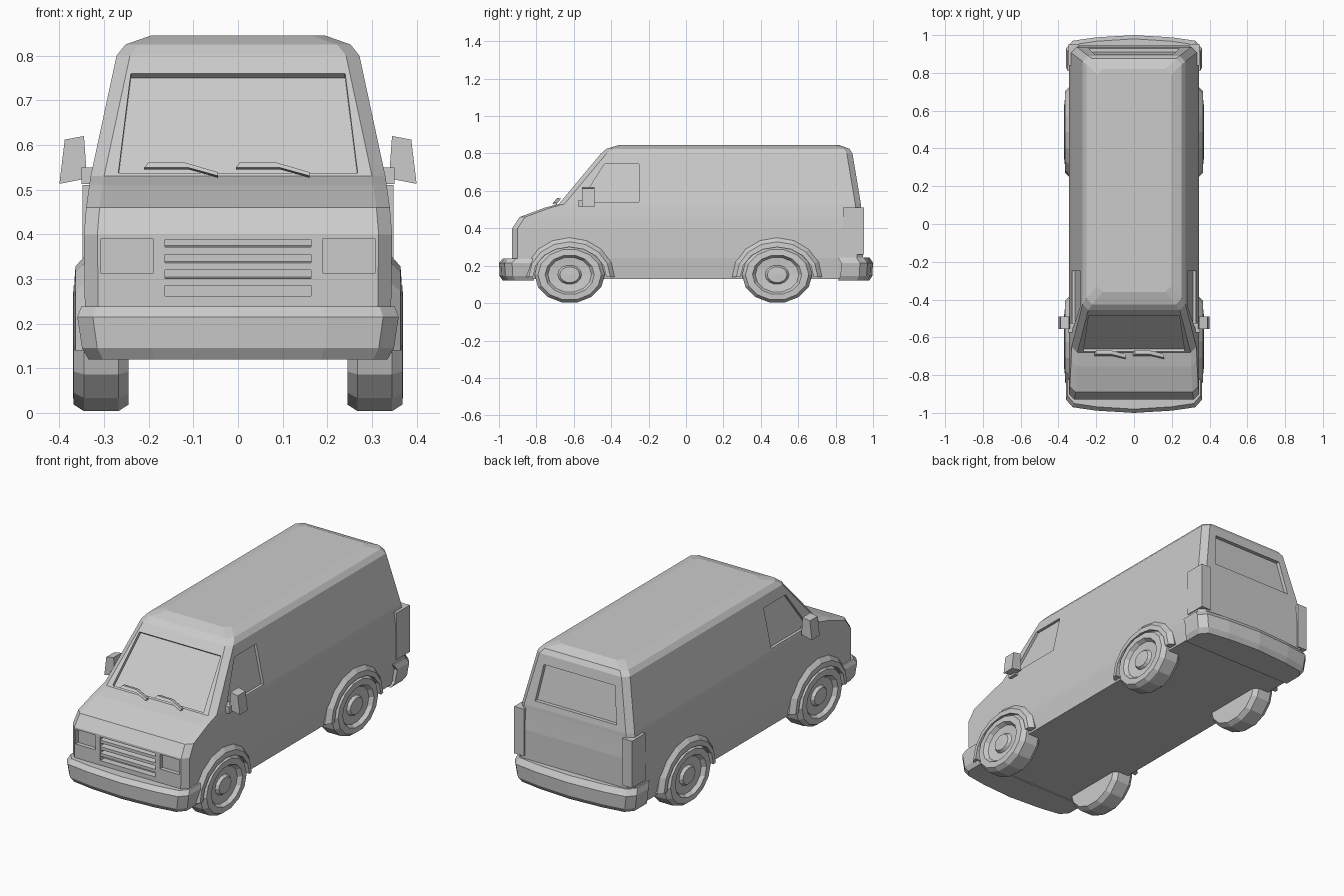
import bpy, bmesh, math
from mathutils import Vector as V

if "Cube" in bpy.data.objects:
    bpy.data.objects.remove(bpy.data.objects["Cube"])

grey = bpy.data.materials.new("light_grey")
grey.diffuse_color = (0.6, 0.6, 0.6, 1)
grey.use_nodes = True
grey.node_tree.nodes["Principled BSDF"].inputs["Base Color"].default_value = grey.diffuse_color


def loft(name, rings, close=False):
    """Skin a list of equal-length point rings; cap the ends unless closed."""
    bm = bmesh.new()
    vs = [[bm.verts.new(p) for p in r] for r in rings]
    n = len(vs[0])
    pairs = list(zip(vs, vs[1:])) + ([(vs[-1], vs[0])] if close else [])
    for a, b in pairs:
        for i in range(n):
            j = (i + 1) % n
            bm.faces.new((a[i], a[j], b[j], b[i]))
    if not close:
        bm.faces.new(vs[0])
        bm.faces.new(vs[-1])
    bmesh.ops.recalc_face_normals(bm, faces=bm.faces[:])
    me = bpy.data.meshes.new(name)
    bm.to_mesh(me)
    bm.free()
    me.materials.append(grey)
    ob = bpy.data.objects.new(name, me)
    bpy.context.collection.objects.link(ob)
    return ob


def prism(name, pts, a, b):
    return loft(name, [[V(p) + V(a) for p in pts], [V(p) + V(b) for p in pts]])


def box(name, x0, x1, y0, y1, z0, z1):
    return prism(name, [(x0, 0, z0), (x1, 0, z0), (x1, 0, z1), (x0, 0, z1)],
                 (0, y0, 0), (0, y1, 0))


def plan(z, yf, yr, w, c):
    """Rectangle with chamfered corners at height z."""
    return [(c - w, yf, z), (w - c, yf, z), (w, yf + c, z), (w, yr - c, z),
            (w - c, yr, z), (c - w, yr, z), (-w, yr - c, z), (-w, yf + c, z)]


def shield_y(z):
    return -0.68 + (z - 0.53) * 0.833


def side_x(z):
    return 0.33 - (z - 0.53) * 0.215


def rear_y(z):
    return 0.935 - (z - 0.53) * 0.167


# Body shell: stacked plan outlines
body = loft("body", [plan(*r) for r in (
    (0.13, -0.92, 0.93, 0.33, 0.03),
    (0.24, -0.93, 0.945, 0.343, 0.03),
    (0.40, -0.93, 0.945, 0.345, 0.03),
    (0.46, -0.89, 0.94, 0.34, 0.03),
    (0.51, -0.755, 0.936, 0.333, 0.03),
    (0.53, -0.68, 0.935, 0.33, 0.03),
    (0.80, -0.455, 0.89, 0.272, 0.03),
    (0.825, -0.425, 0.875, 0.252, 0.03),
    (0.845, -0.36, 0.82, 0.195, 0.03))])

# Recesses: windscreen, rear window, grille, headlights, side windows
cutters = []
out = V((0, -0.768, 0.64))
pts = [(x, shield_y(z), z) for x, z in
       ((-0.268, 0.537), (0.268, 0.537), (0.24, 0.76), (-0.24, 0.76))]
cutters.append(prism("windscreen_cutter", pts, out * -0.015, out * 0.06))
pts = [(x, rear_y(z), z) for x, z in
       ((-0.24, 0.56), (0.24, 0.56), (0.21, 0.75), (-0.21, 0.75))]
cutters.append(prism("rear_window_cutter", pts, (0, -0.02, 0), (0, 0.05, 0)))
cutters.append(box("grille_cutter", -0.163, 0.163, -1, -0.895, 0.262, 0.388))
for s in (-1, 1):
    cutters.append(box("headlight_cutter", s * 0.19, s * 0.307, -1, -0.908, 0.312, 0.39))
    pts = [(s * side_x(z), y, z) for y, z in
           ((-0.565, 0.54), (-0.25, 0.54), (-0.25, 0.745), (-0.435, 0.745))]
    cutters.append(prism("side_window_cutter", pts, (-0.015 * s, 0, 0), (0.05 * s, 0, 0)))
for c in cutters:
    m = body.modifiers.new("cut", 'BOOLEAN')
    m.operation, m.solver, m.object = 'DIFFERENCE', 'EXACT', c
dg = bpy.context.evaluated_depsgraph_get()
cut_mesh = bpy.data.meshes.new_from_object(body.evaluated_get(dg))
body.modifiers.clear()
body.data = cut_mesh
for c in cutters:
    bpy.data.objects.remove(c)

# Grille slats, tilted
for z in (0.285, 0.32, 0.355):
    prism("grille_slat", [(0, -0.928, z), (0, -0.89, z + 0.01),
                          (0, -0.89, z + 0.02), (0, -0.928, z + 0.016)],
          (-0.165, 0, 0), (0.165, 0, 0))

# Bumpers: bowed plan, wrapping round the corners
half = [(0.36, 0.83), (0.36, 0.93), (0.325, 0.97), (0.2, 0.988)]
for s, name, top in ((-1, "front_bumper", 0.238), (1, "rear_bumper", 0.245)):
    line = half + [(0, 1.0)] + [(-x, y) for x, y in reversed(half)]
    loft(name, [[(x * kx, s * (y - dy), z) for x, y in line] for z, kx, dy in
                ((0.12, 0.93, 0.02), (0.145, 0.97, 0.004),
                 (0.215, 1, 0), (top, 0.975, 0.02))])

# Wipers resting on the windscreen
for x in (-0.21, -0.005):
    prism("wiper", [(x + dx, shield_y(z) - 0.012, z) for dx, z in
                    ((0, 0.545), (0.1, 0.545), (0.165, 0.527),
                     (0.165, 0.535), (0.09, 0.557), (0.01, 0.558))],
          (0, 0, 0), (0, -0.02, 0.004))

# Wheel section: (radius share, x)
tyre = [(0.02, 0.362), (0.28, 0.36), (0.34, 0.345), (0.62, 0.35), (0.7, 0.37),
        (0.9, 0.368), (1, 0.345), (1, 0.268), (0.9, 0.245), (0.02, 0.245)]
for s, side in ((-1, "left"), (1, "right")):
    for yc, end in ((-0.622, "front"), (0.487, "rear")):
        loft(f"{end}_{side}_wheel", [
            [(s * x, yc + 0.188 * r * math.cos(a), 0.152 + 0.152 * r * math.sin(a))
             for a in [math.tau * i / 14 for i in range(14)]] for r, x in tyre])
        # Wheel arch flare
        sec = [(0.196, 0.16, 0.31), (0.196, 0.16, 0.366),
               (0.218, 0.188, 0.364), (0.24, 0.215, 0.34), (0.24, 0.215, 0.31)]
        loft(f"{end}_{side}_arch", [
            [(s * x, yc + ry * math.cos(a), 0.14 + rz * math.sin(a))
             for ry, rz, x in sec] for a in [math.pi * i / 8 for i in range(9)]])
    # Door mirror and its arm
    prism(f"{side}_mirror", [(s * x, 0, z) for x, z in
                             ((0.338, 0.525), (0.4, 0.513), (0.388, 0.612), (0.345, 0.62))],
          (0, -0.556, 0), (0, -0.49, 0))
    box(f"{side}_mirror_arm", s * 0.3, s * 0.35, -0.575, -0.525, 0.513, 0.55)
    # Tail light
    box(f"{side}_tail_light", s * 0.29, s * 0.348, 0.84, 0.952, 0.26, 0.51)
